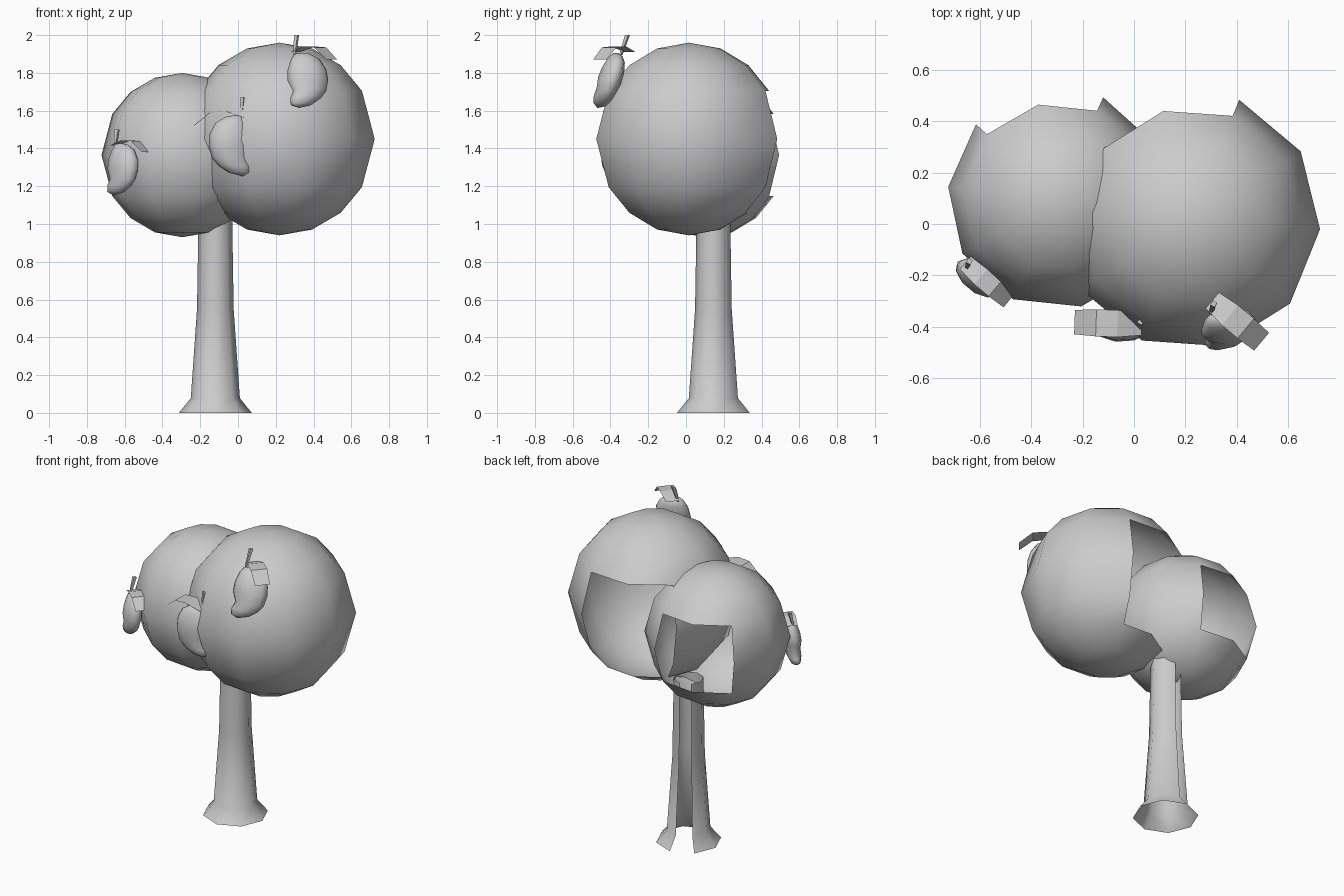
import bpy, bmesh, math
from mathutils import Vector, Matrix

if "Cube" in bpy.data.objects:
    bpy.data.objects.remove(bpy.data.objects["Cube"])


def finish(name, bm, smooth=True, recalc=True):
    if recalc:
        bmesh.ops.recalc_face_normals(bm, faces=bm.faces)
    for f in bm.faces:
        f.smooth = smooth
    me = bpy.data.meshes.new(name)
    bm.to_mesh(me)
    bm.free()
    ob = bpy.data.objects.new(name, me)
    bpy.context.collection.objects.link(ob)
    return ob


def loft(rings, skip=()):
    """Skin closed rings of points; rings of one point make a pole.
    skip holds (row, side) pairs left open."""
    bm = bmesh.new()
    vs = [[bm.verts.new(p) for p in r] for r in rings]
    n = max(len(r) for r in rings)
    for i in range(len(vs) - 1):
        for k in range(n):
            if (i, k) in skip:
                continue
            a, b = vs[i], vs[i + 1]
            quad = [a[k % len(a)], a[(k + 1) % n % len(a)],
                    b[(k + 1) % n % len(b)], b[k % len(b)]]
            bm.faces.new(list(dict.fromkeys(quad)))
    return bm


def ring(cx, cy, z, rx, ry, n, offset=0.0):
    if rx == 0:
        return [(cx, cy, z)]
    return [(cx + rx * math.cos(math.radians(offset) + math.tau * k / n),
             cy + ry * math.sin(math.radians(offset) + math.tau * k / n), z)
            for k in range(n)]


# Leaf crowns: ten-sided balls with an open patch at the back
LATS = [-90, -70, -50, -30, 0, 30, 50, 70, 90]


def crown(name, c, r, rz, offset, rows):
    rings = []
    for lat in LATS:
        q = math.cos(math.radians(lat)) * r if abs(lat) < 90 else 0
        rings.append(ring(c[0], c[1], c[2] + rz * math.sin(math.radians(lat)),
                          q, q, 10, offset))
    skip = {(i, k) for i in rows for k in (2, 3)}
    finish(name, loft(rings, skip))


crown("crown_large", (0.22, 0.015, 1.45), 0.505, 0.51, -4, (2, 3, 4))
crown("crown_small", (-0.295, 0.10, 1.365), 0.43, 0.435, -6, (3, 4))

# Trunk: eight-sided flared tube with one open strip at the back
trunk = [(0, 0.193), (0.078, 0.13), (0.55, 0.097), (1.05, 0.089)]
bm = loft([ring(-0.12, 0.145, z, r, r, 8) for z, r in trunk],
          {(i, 2) for i in range(3)})
ob = finish("trunk", bm)
bpy.context.view_layer.objects.active = ob
ob.select_set(True)
bpy.ops.object.shade_smooth_by_angle(angle=math.radians(50))
ob.select_set(False)

# Fruit profile: height, sideways shift, half width
FRUIT = [(0.155, -0.03, 0), (0.145, -0.02, 0.045), (0.115, -0.005, 0.08),
         (0.06, 0.0, 0.105), (0.0, 0.0, 0.11), (-0.06, 0.005, 0.09),
         (-0.10, -0.02, 0.083), (-0.135, -0.045, 0.058),
         (-0.155, -0.06, 0)]


def fruit(i, c, size, side, turn, tilt, leaf_root, leaf_turn, stem_a, stem_b):
    m = (Matrix.Translation(c) @ Matrix.Rotation(math.radians(turn), 4, 'Z')
         @ Matrix.Rotation(math.radians(tilt), 4, 'X')
         @ Matrix.Diagonal((size * side, size, size, 1)))
    bm = loft([ring(x, 0, z, w, w * 0.55, 10) for z, x, w in FRUIT])
    bmesh.ops.transform(bm, matrix=m, verts=bm.verts)
    finish(f"fruit_{i}", bm)

    # Stem: slim four-sided peg
    a, b = Vector(stem_a), Vector(stem_b)
    ra = ring(a.x, a.y, a.z, 0.009, 0.009, 4)
    rb = ring(b.x, b.y, b.z, 0.014, 0.014, 4, 20)
    bm = loft([[tuple(a)], ra, rb, [tuple(b)]])
    finish(f"fruit_stem_{i}", bm, smooth=False)

    # Leaf: bent strip
    bm = bmesh.new()
    m = (Matrix.Translation(leaf_root)
         @ Matrix.Rotation(math.radians(leaf_turn), 4, 'Z') @ Matrix.Scale(size, 4))
    pairs = [[bm.verts.new(m @ Vector((x, s * w, z))) for s in (-1, 1)]
             for x, z, w in ((-0.02, -0.01, 0.04), (0.07, 0.02, 0.05),
                             (0.15, 0.015, 0.05), (0.23, -0.05, 0.045))]
    for p, q in zip(pairs, pairs[1:]):
        bm.faces.new((p[0], q[0], q[1], p[1]))
    finish(f"fruit_leaf_{i}", bm, smooth=False)


fruit(1, (-0.61, -0.21, 1.29), 0.90, 1, -40, -6, (-0.64, -0.16, 1.425), -40,
      (-0.65, -0.17, 1.41), (-0.64, -0.145, 1.50))
fruit(2, (-0.04, -0.395, 1.415), 1.05, -1, 4, -2, (0.01, -0.39, 1.575), 178,
      (0.02, -0.395, 1.55), (0.025, -0.38, 1.67))
fruit(3, (0.37, -0.405, 1.76), 1.0, 1, 12, -20, (0.32, -0.31, 1.92), -40,
      (0.30, -0.345, 1.895), (0.31, -0.31, 2.0))
